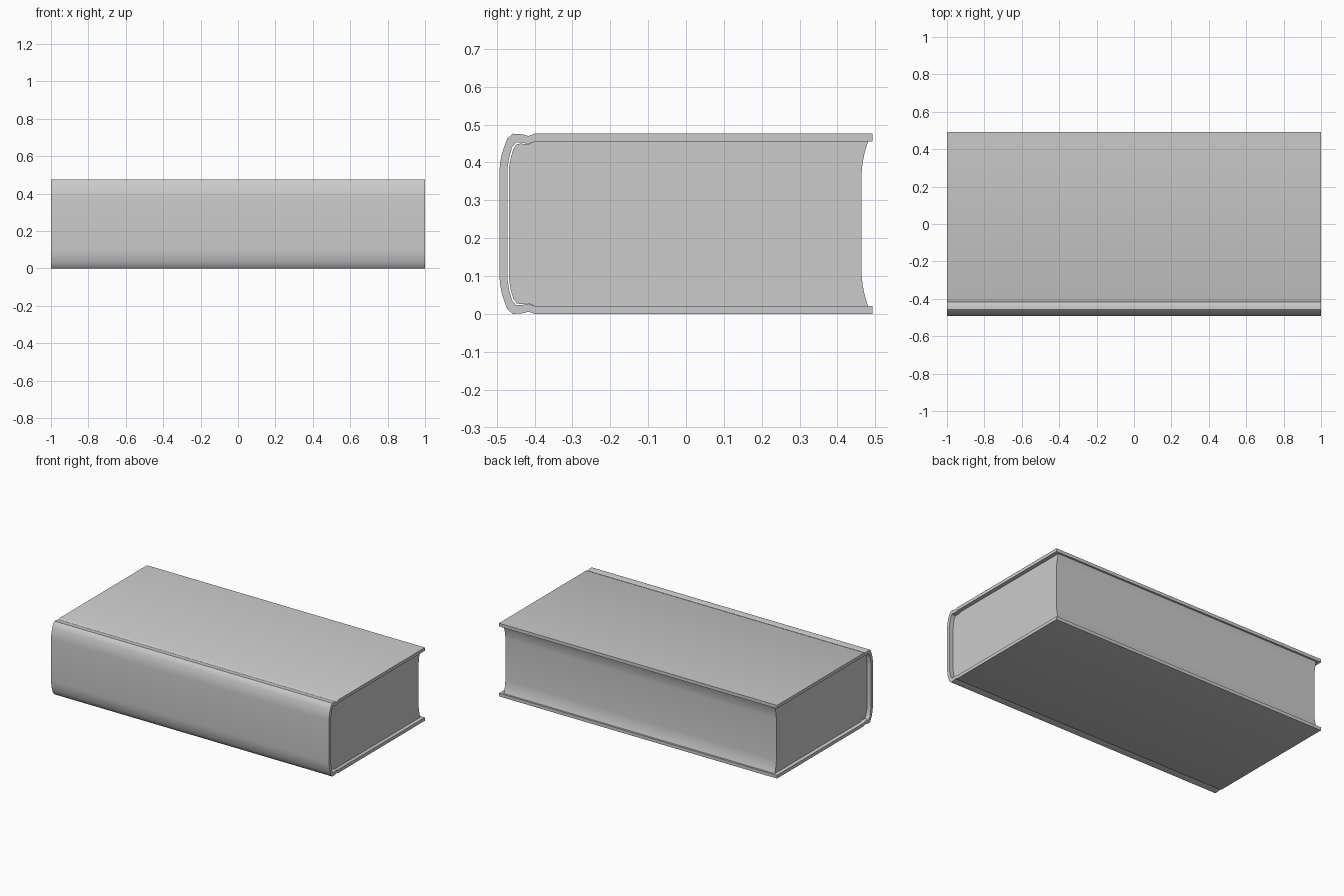
import bpy, bmesh

if "Cube" in bpy.data.objects:
    bpy.data.objects.remove(bpy.data.objects["Cube"])

MID = 0.238  # half of the book's thickness


def mirrored(half):
    """Complete a half outline (y, height above mid) by mirroring it downward."""
    return half + [(y, -h) for y, h in reversed(half)]


def extrude_profile(name, outline, half_length):
    bm = bmesh.new()
    verts = [bm.verts.new((-half_length, y, MID + h)) for y, h in outline]
    face = bm.faces.new(verts)
    ext = bmesh.ops.extrude_face_region(bm, geom=[face])
    moved = [g for g in ext["geom"] if isinstance(g, bmesh.types.BMVert)]
    bmesh.ops.translate(bm, verts=moved, vec=(2 * half_length, 0, 0))
    bmesh.ops.triangulate(bm, faces=[f for f in bm.faces if len(f.verts) > 4])
    bmesh.ops.recalc_face_normals(bm, faces=bm.faces)
    mesh = bpy.data.meshes.new(name)
    bm.to_mesh(mesh)
    bm.free()
    obj = bpy.data.objects.new(name, mesh)
    bpy.context.collection.objects.link(obj)
    bpy.ops.object.select_all(action='DESELECT')
    obj.select_set(True)
    bpy.context.view_layer.objects.active = obj
    bpy.ops.object.shade_smooth_by_angle(angle=0.6)
    return obj


# Cover: boards, hinge groove and rounded spine in one C-shaped shell
outer = [(0.493, 0.238), (-0.400, 0.238), (-0.408, 0.235), (-0.417, 0.232),
         (-0.426, 0.235), (-0.437, 0.237), (-0.458, 0.238), (-0.472, 0.225),
         (-0.480, 0.204), (-0.487, 0.182), (-0.491, 0.160), (-0.493, 0.135)]
inner = [(0.493, 0.217), (-0.400, 0.217), (-0.417, 0.211), (-0.437, 0.215),
         (-0.450, 0.214), (-0.460, 0.201), (-0.467, 0.175), (-0.471, 0.150),
         (-0.472, 0.130)]
extrude_profile("cover", mirrored(outer) + mirrored(inner)[::-1], 1.0)

# Page block: rounded back and hollowed fore edge
pages = [(0.464, 0.135), (0.466, 0.158), (0.470, 0.180), (0.475, 0.200),
         (0.481, 0.217), (-0.400, 0.217), (-0.417, 0.210), (-0.437, 0.212),
         (-0.447, 0.210), (-0.456, 0.198), (-0.463, 0.174), (-0.467, 0.150),
         (-0.468, 0.130)]
extrude_profile("page_block", mirrored(pages), 0.975)
